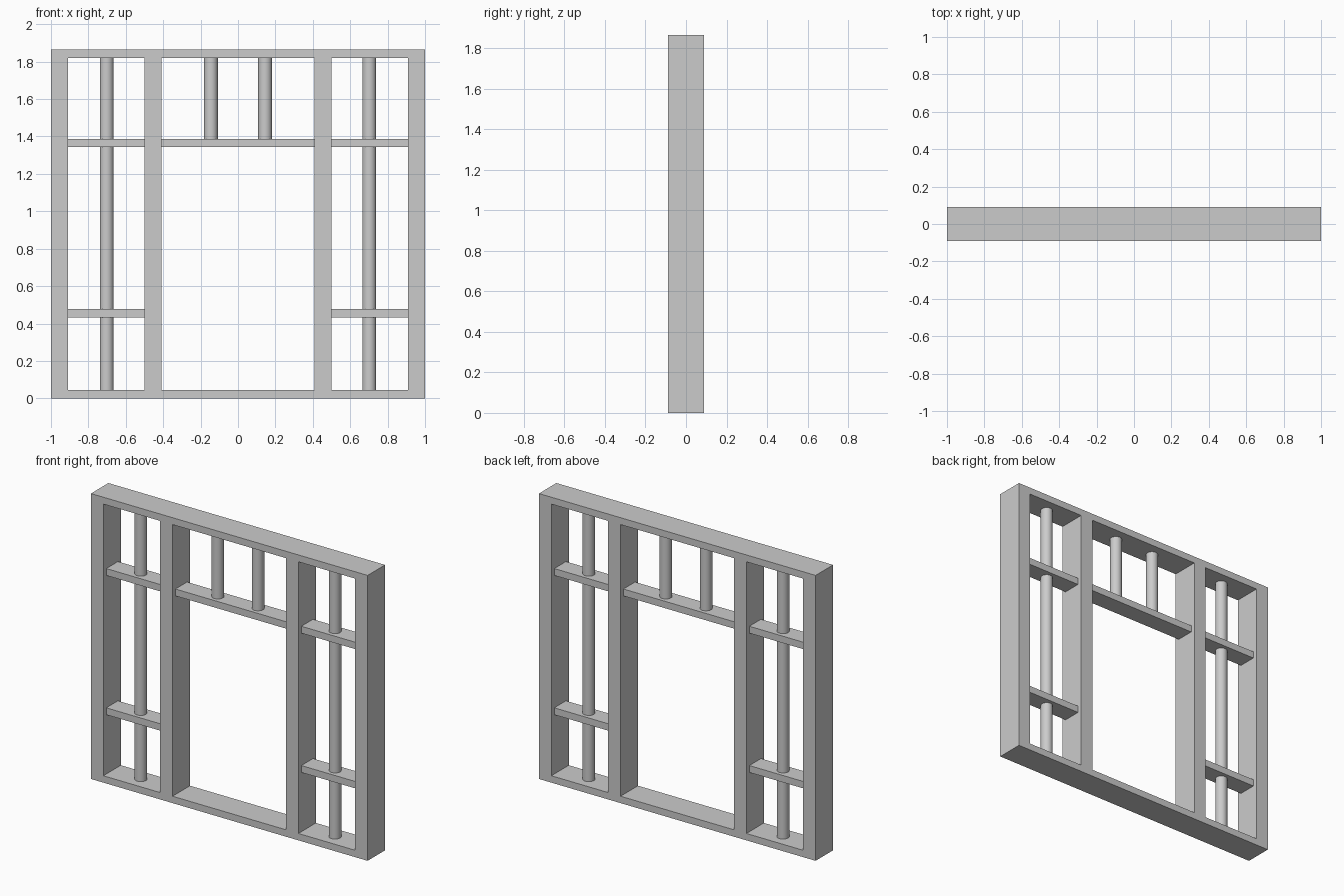
import bpy
from math import pi

if "Cube" in bpy.data.objects:
    bpy.data.objects.remove(bpy.data.objects["Cube"])

H, D = 1.865, 0.09          # frame height, half depth
RAIL, POST = 0.045, 0.09    # rail thickness, post width
IN0, IN1 = 0.41, 0.50       # inner post edges


def frame():
    # Outer rectangle with three openings, extruded to full depth
    cu = bpy.data.curves.new("frame", 'CURVE')
    cu.dimensions = '2D'
    cu.fill_mode = 'BOTH'
    cu.extrude = D
    rects = [(-1, 1, 0, H)]
    for x0, x1 in ((-1 + POST, -IN1), (-IN0, IN0), (IN1, 1 - POST)):
        rects.append((x0, x1, RAIL, H - RAIL))
    for x0, x1, z0, z1 in rects:
        s = cu.splines.new('POLY')
        s.points.add(3)
        for p, (x, z) in zip(s.points, ((x0, z0), (x1, z0), (x1, z1), (x0, z1))):
            p.co = (x, z, 0, 1)
        s.use_cyclic_u = True
        s.use_smooth = False
    ob = bpy.data.objects.new("frame", cu)
    bpy.context.collection.objects.link(ob)
    ob.rotation_euler = (pi / 2, 0, 0)
    bpy.context.view_layer.objects.active = ob
    ob.select_set(True)
    bpy.ops.object.convert(target='MESH')
    bpy.ops.object.transform_apply(rotation=True)


def shelf(name, x0, x1, z):
    bpy.ops.mesh.primitive_cube_add(size=1, location=((x0 + x1) / 2, 0, z))
    ob = bpy.context.object
    ob.name = name
    ob.scale = (x1 - x0, 0.12, RAIL)
    bpy.ops.object.transform_apply(location=False, rotation=False, scale=True)


def rod(name, x, z0, z1):
    bpy.ops.mesh.primitive_cylinder_add(vertices=24, radius=0.037, depth=z1 - z0,
                                        location=(x, 0, (z0 + z1) / 2))
    bpy.context.object.name = name
    bpy.ops.object.shade_smooth_by_angle()


frame()

# Side bays: two shelves and a full-height rod each
UP, LOW = 1.365, 0.455
for side, s in (("left", -1), ("right", 1)):
    x0, x1 = sorted((s * IN1, s * (1 - POST)))
    shelf(f"{side}_upper_shelf", x0, x1, UP)
    shelf(f"{side}_lower_shelf", x0, x1, LOW)
    rod(f"{side}_rod", s * 0.702, RAIL, H - RAIL)
    rod(f"{side}_transom_rod", s * 0.145, UP + RAIL / 2, H - RAIL)

# Centre bay crossbar
shelf("centre_crossbar", -IN0, IN0, UP)
